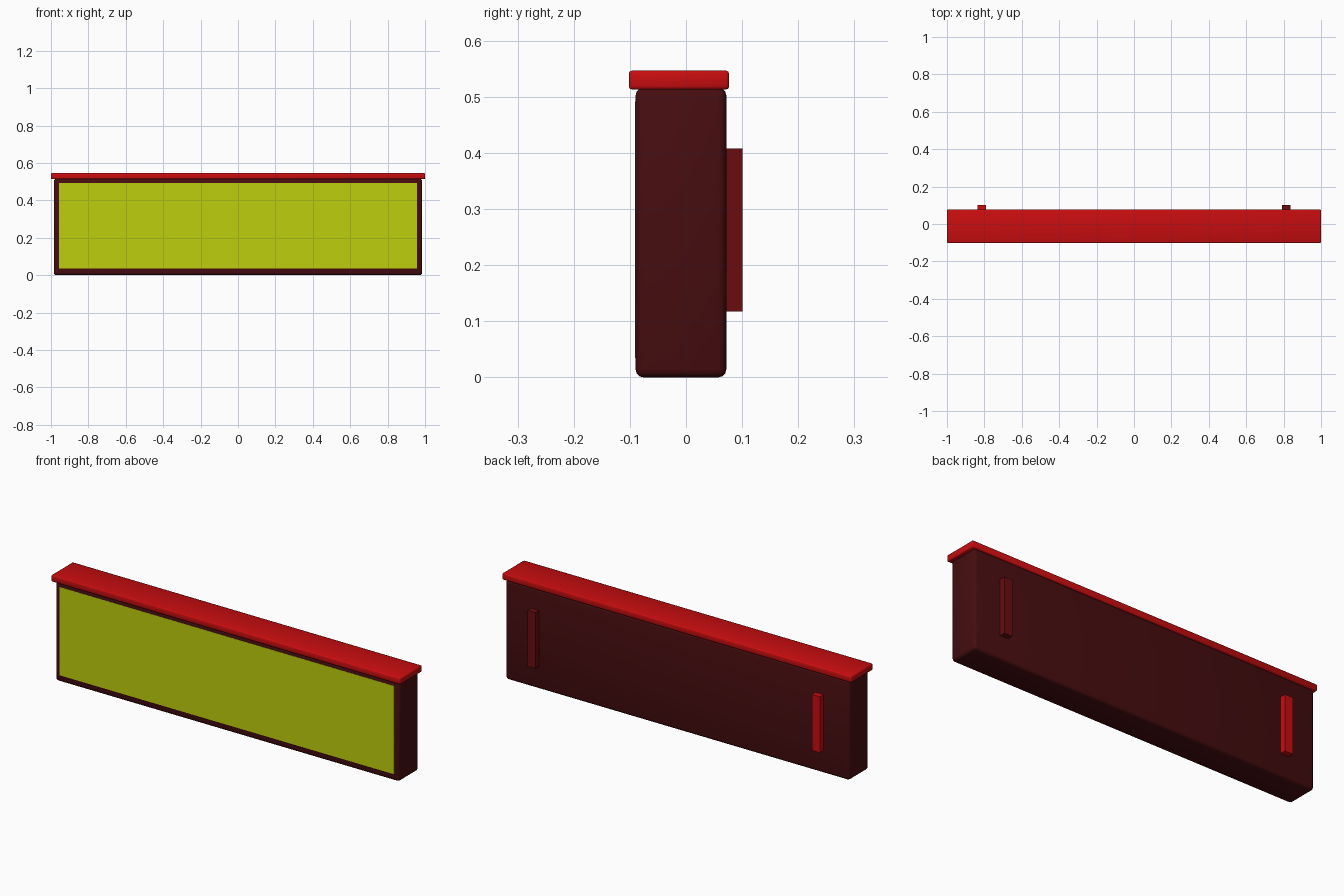
import bpy
import bmesh
import math
from mathutils import Vector

cube = bpy.data.objects.get("Cube")
if cube:
    bpy.data.objects.remove(cube, do_unlink=True)


def material(name, rgb):
    mat = bpy.data.materials.new(name)
    mat.use_nodes = True
    color = (*rgb, 1.0)
    mat.diffuse_color = color
    mat.node_tree.nodes["Principled BSDF"].inputs["Base Color"].default_value = color
    return mat


def box(name, low, high, mat, bevel=0.0, segments=2):
    """Box between two corners, with optional rounded edges."""
    low, high = Vector(low), Vector(high)
    center, size = (low + high) / 2, high - low
    bm = bmesh.new()
    bmesh.ops.create_cube(bm, size=1.0)
    bmesh.ops.scale(bm, vec=size, verts=bm.verts)
    if bevel:
        bmesh.ops.bevel(bm, geom=bm.edges[:], offset=bevel, segments=segments,
                        profile=0.5, affect='EDGES')
    mesh = bpy.data.meshes.new(name)
    bm.to_mesh(mesh)
    bm.free()
    mesh.materials.append(mat)
    obj = bpy.data.objects.new(name, mesh)
    obj.location = center
    bpy.context.collection.objects.link(obj)
    if bevel:
        bpy.ops.object.select_all(action='DESELECT')
        obj.select_set(True)
        bpy.context.view_layer.objects.active = obj
        bpy.ops.object.shade_smooth_by_angle(angle=math.radians(50))
    return obj


maroon = material("dark maroon", (0.062, 0.004, 0.005))
red = material("bright red", (0.58, 0.004, 0.005))
deep_red = material("deep red", (0.14, 0.004, 0.005))
yellow = material("yellow green", (0.52, 0.62, 0.004))

# Casing with rounded edges
box("casing", (-0.985, -0.09, 0), (0.985, 0.072, 0.517), maroon, 0.015, 3)

# Front display plate, almost flush with the casing
box("front_panel", (-0.958, -0.091, 0.035), (0.958, -0.086, 0.492), yellow)

# Overhanging lid
box("lid", (-1, -0.102, 0.513), (1, 0.077, 0.547), red, 0.006)

# Vertical mounting strips on the back
for side, x, mat in (("left", 0.814, deep_red), ("right", -0.814, red)):
    box(side + "_back_strip", (x - 0.023, 0.06, 0.118), (x + 0.023, 0.101, 0.408), mat)
